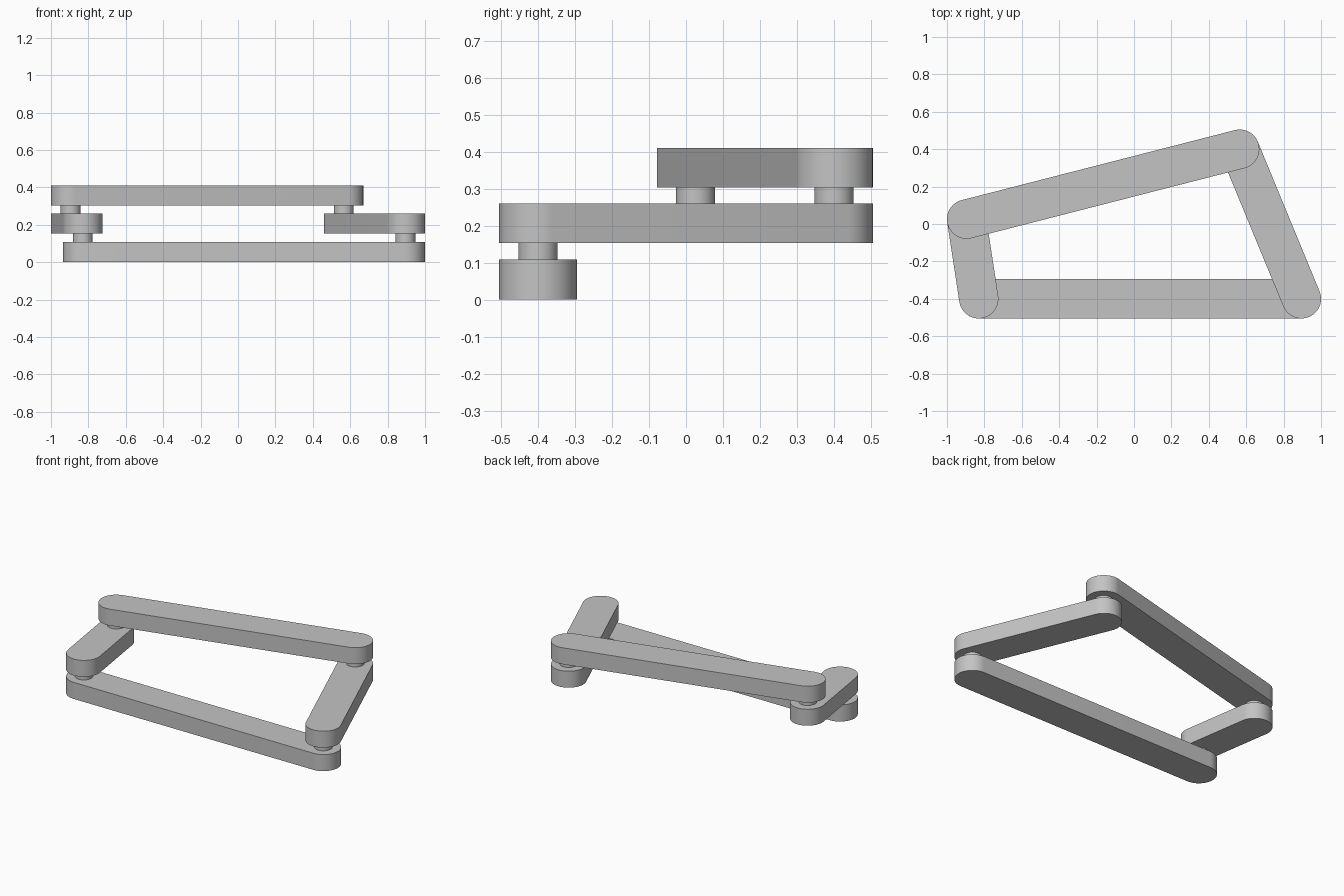
import bpy
import bmesh
import math
from mathutils import Vector

cube = bpy.data.objects.get("Cube")
if cube:
    bpy.data.objects.remove(cube)

grey = bpy.data.materials.new("light grey")
grey.use_nodes = True
colour = (0.55, 0.55, 0.55, 1)
grey.diffuse_color = colour
grey.node_tree.nodes["Principled BSDF"].inputs["Base Color"].default_value = colour

LINK_RADIUS = 0.105
PIN_RADIUS = 0.053
ARC_STEPS = 32


def extrude_outline(name, points, bottom, top):
    """Make a solid from a flat outline, with smooth rounded sides."""
    bm = bmesh.new()
    face = bm.faces.new([bm.verts.new((p.x, p.y, bottom)) for p in points])
    result = bmesh.ops.extrude_face_region(bm, geom=[face])
    verts = [v for v in result["geom"] if isinstance(v, bmesh.types.BMVert)]
    bmesh.ops.translate(bm, verts=verts, vec=(0, 0, top - bottom))
    bmesh.ops.recalc_face_normals(bm, faces=bm.faces)
    mesh = bpy.data.meshes.new(name)
    bm.to_mesh(mesh)
    bm.free()
    mesh.materials.append(grey)
    obj = bpy.data.objects.new(name, mesh)
    bpy.context.collection.objects.link(obj)
    bpy.ops.object.select_all(action="DESELECT")
    obj.select_set(True)
    bpy.context.view_layer.objects.active = obj
    bpy.ops.object.shade_smooth_by_angle(angle=math.radians(30))
    return obj


def arc(centre, radius, start, sweep, steps):
    angles = [start + sweep * i / steps for i in range(steps + 1)]
    return [centre + radius * Vector((math.cos(a), math.sin(a))) for a in angles]


def link(name, a, b, bottom, top):
    """A bar with a half-round end about each pivot."""
    heading = math.atan2(b.y - a.y, b.x - a.x)
    quarter = math.pi / 2
    outline = arc(b, LINK_RADIUS, heading - quarter, math.pi, ARC_STEPS)
    outline += arc(a, LINK_RADIUS, heading + quarter, math.pi, ARC_STEPS)
    return extrude_outline(name, outline, bottom, top)


def pin(name, centre, bottom, top):
    circle = arc(centre, PIN_RADIUS, 0, math.tau, 2 * ARC_STEPS)[:-1]
    return extrude_outline(name, circle, bottom, top)


# Pivot positions
front_right = Vector((-0.83, -0.4))
front_left = Vector((0.895, -0.4))
back_left = Vector((0.565, 0.4))
back_right = Vector((-0.895, 0.026))

# Four links on three levels
link("ground_link", front_right, front_left, 0, 0.108)
link("short_crank", front_right, back_right, 0.153, 0.26)
link("long_rocker", front_left, back_left, 0.153, 0.26)
link("coupler_link", back_right, back_left, 0.303, 0.41)

# Pins filling the gaps between levels
pin("ground_crank_pin", front_right, 0.1, 0.16)
pin("ground_rocker_pin", front_left, 0.1, 0.16)
pin("coupler_crank_pin", back_right, 0.25, 0.31)
pin("coupler_rocker_pin", back_left, 0.25, 0.31)
